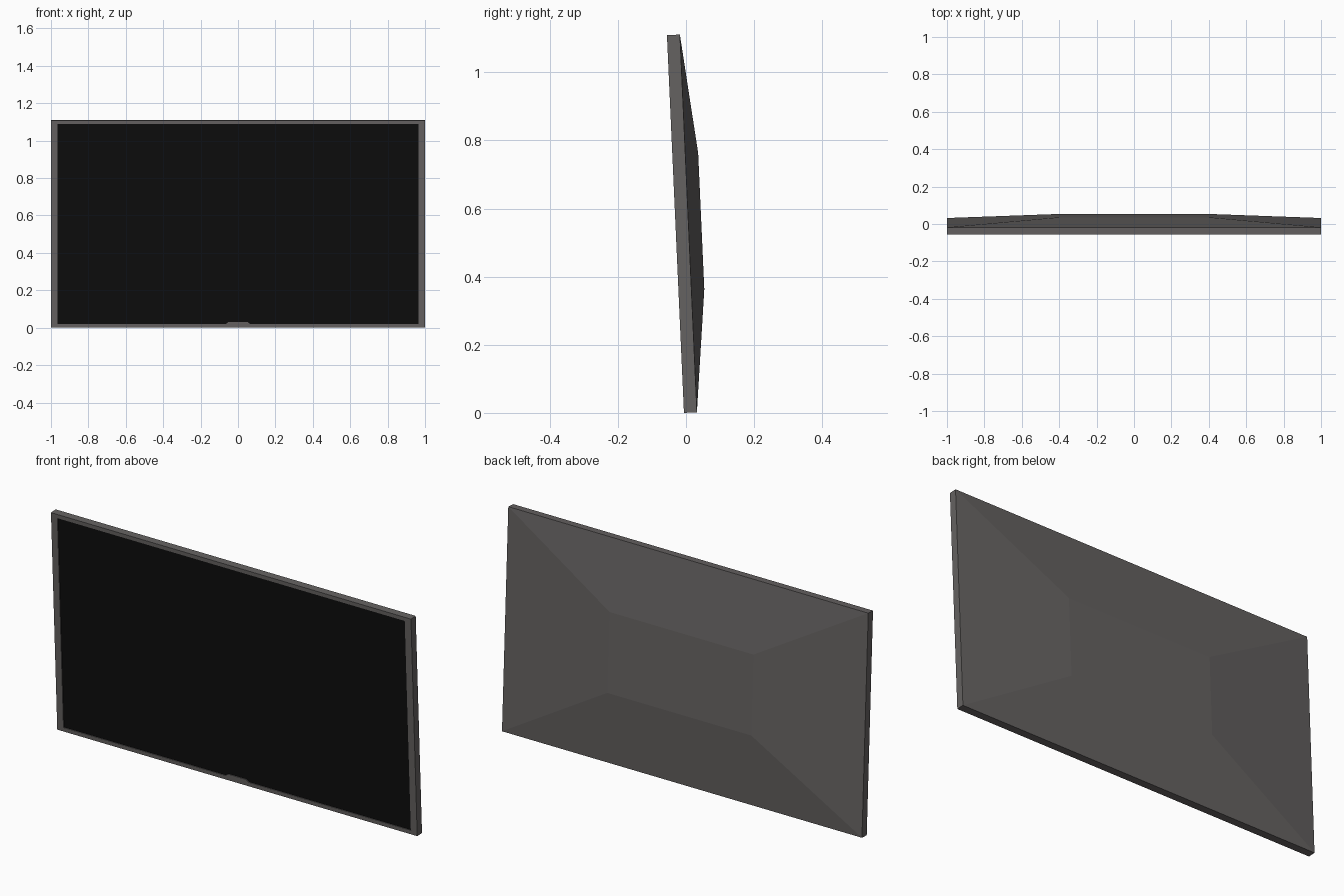
import bpy, bmesh, math

if "Cube" in bpy.data.objects:
    bpy.data.objects.remove(bpy.data.objects["Cube"])

TILT = math.atan2(0.05, 1.11)
BASE_Y = -0.006
H, T, DEPTH, RECESS = 1.11, 0.038, 0.076, 0.004


def material(name, color):
    m = bpy.data.materials.new(name)
    m.diffuse_color = color
    m.use_nodes = True
    m.node_tree.nodes["Principled BSDF"].inputs["Base Color"].default_value = m.diffuse_color
    return m


def rect(bm, x, z0, z1, y):
    return [bm.verts.new(p) for p in ((-x, y, z0), (x, y, z0), (x, y, z1), (-x, y, z1))]


def bridge(bm, a, b):
    n = len(a)
    for i in range(n):
        j = (i + 1) % n
        bm.faces.new((a[i], a[j], b[j], b[i]))


def finish(bm, name, mat):
    bmesh.ops.recalc_face_normals(bm, faces=bm.faces[:])
    me = bpy.data.meshes.new(name)
    bm.to_mesh(me)
    bm.free()
    me.materials.append(mat)
    ob = bpy.data.objects.new(name, me)
    bpy.context.collection.objects.link(ob)
    # the whole panel leans slightly forward
    ob.rotation_euler.x = TILT
    ob.location.y = BASE_Y
    return ob


grey = material("dark_grey", (0.13, 0.122, 0.12, 1))
black = material("screen_black", (0.004, 0.004, 0.004, 1))

# housing: recessed opening, bezel, rim, then sloped back with flat centre
bm = bmesh.new()
rings = [rect(bm, 0.965, 0.02, 1.091, RECESS),
         rect(bm, 0.965, 0.02, 1.091, 0),
         rect(bm, 1.0, 0, H, 0),
         rect(bm, 1.0, 0, H, T),
         rect(bm, 0.4, 0.36, 0.76, DEPTH)]
for a, b in zip(rings, rings[1:]):
    bridge(bm, a, b)
bm.faces.new(rings[-1])
finish(bm, "housing", grey)

# display panel
bm = bmesh.new()
bm.faces.new(rect(bm, 0.965, 0.02, 1.091, RECESS))
ob = finish(bm, "screen", black)
if ob.data.polygons[0].normal.y > 0:
    ob.data.flip_normals()

# small tapered tab on the lower bezel
bm = bmesh.new()
tab = [[bm.verts.new((x, y, z)) for x, z in
        ((-0.068, 0.018), (0.068, 0.018), (0.05, 0.031), (-0.05, 0.031))]
       for y in (-0.0005, RECESS)]
bridge(bm, *tab)
for ring in tab:
    bm.faces.new(ring)
finish(bm, "bezel_tab", grey)
